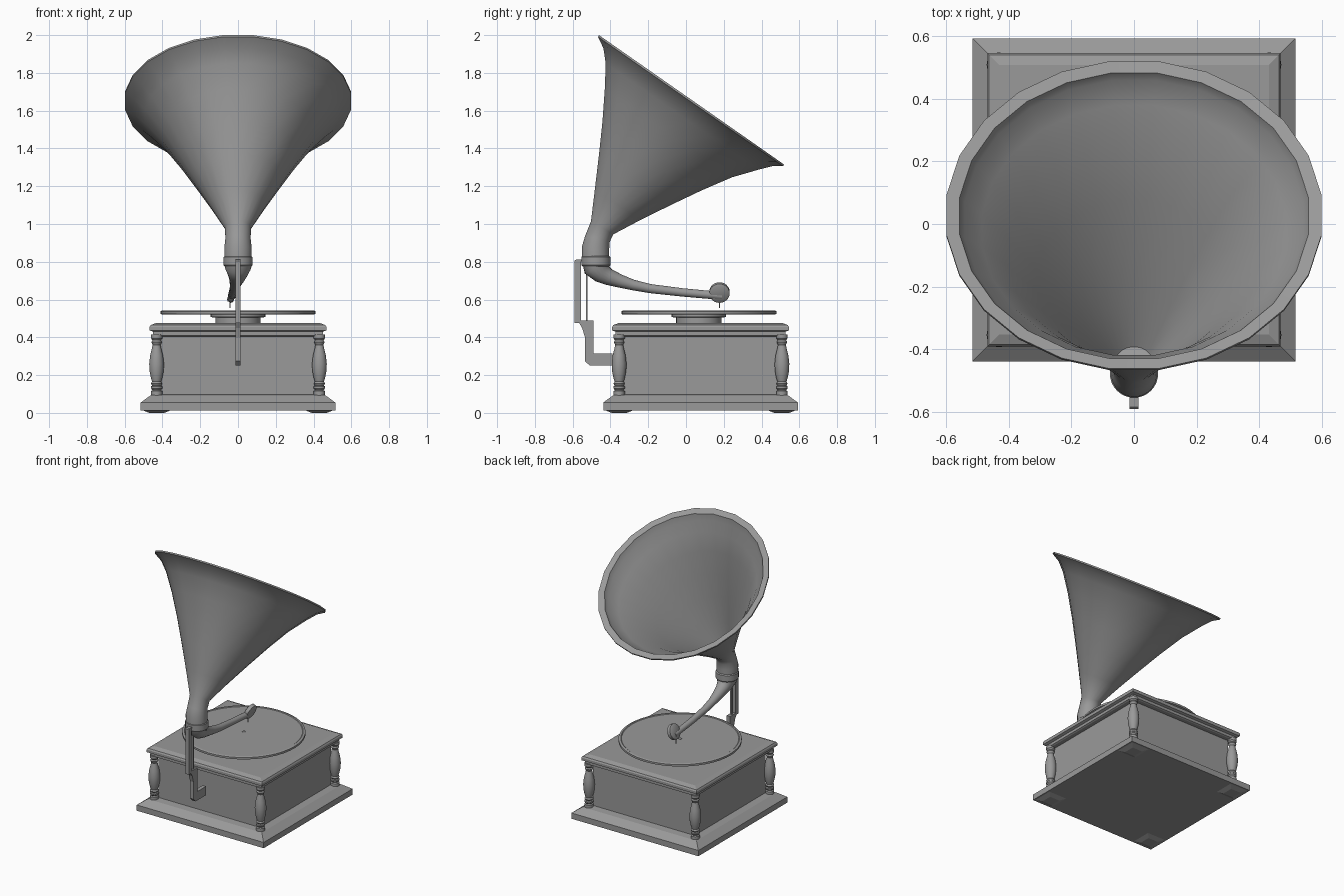
import bpy, bmesh
from math import cos, sin, pi, radians
from mathutils import Vector, Matrix

if "Cube" in bpy.data.objects:
    bpy.data.objects.remove(bpy.data.objects["Cube"])

CY = 0.077   # cabinet centre in y

# Dark grey finish shared by every part
dark = bpy.data.materials.new("dark_grey")
dark.diffuse_color = (.32, .32, .32, 1)
dark.use_nodes = True
dark.node_tree.nodes["Principled BSDF"].inputs["Base Color"].default_value = dark.diffuse_color


def finish(name, bm, angle=35):
    bmesh.ops.recalc_face_normals(bm, faces=bm.faces)
    me = bpy.data.meshes.new(name)
    bm.to_mesh(me)
    bm.free()
    me.materials.append(dark)
    ob = bpy.data.objects.new(name, me)
    bpy.context.collection.objects.link(ob)
    bpy.ops.object.select_all(action='DESELECT')
    ob.select_set(True)
    bpy.context.view_layer.objects.active = ob
    if angle:
        bpy.ops.object.shade_smooth_by_angle(angle=radians(angle))
    return ob


def loft(name, rings, caps=(True, True), angle=35):
    """Skin a list of rings of points with equal counts."""
    bm = bmesh.new()
    vs = [[bm.verts.new(p) for p in r] for r in rings]
    n = len(vs[0])
    for a, b in zip(vs, vs[1:]):
        for i in range(n):
            j = (i + 1) % n
            bm.faces.new((a[i], a[j], b[j], b[i]))
    if caps[0]:
        bm.faces.new(vs[0][::-1])
    if caps[1]:
        bm.faces.new(vs[-1])
    return finish(name, bm, angle)


def square_stack(name, profile, x=0, y=CY):
    return loft(name, [[(x + sx * h, y + sy * h, z) for sx, sy in
                        ((-1, -1), (1, -1), (1, 1), (-1, 1))] for h, z in profile], angle=0)


def lathe(name, profile, x=0, y=CY, n=32):
    return loft(name, [[(x + r * cos(2 * pi * i / n), y + r * sin(2 * pi * i / n), z)
                        for i in range(n)] for r, z in profile])


def side_ring(l, r, inset=0, n=24):
    """Ring whose side-view diameter runs from l to r, both (y, z)."""
    l, r = Vector((0, *l)), Vector((0, *r))
    c, v = (l + r) / 2, (r - l) / 2
    rad = (v.length - inset) / cos(pi / n)
    u, v = Vector((rad, 0, 0)), v.normalized() * rad
    angles = [2 * pi * (i + .5) / n for i in range(n)]
    return [c + u * cos(a) + v * sin(a) for a in angles]


def plate(name, outline, half):
    return loft(name, [[(x, y, z) for y, z in outline] for x in (-half, half)], angle=0)


# Cabinet
square_stack("base_plinth", [(.515, .013), (.515, .055), (.508, .06), (.463, .093), (.40, .1)])
square_stack("cabinet_body", [(.412, .09), (.412, .42)])
square_stack("cabinet_lid", [(.44, .405), (.45, .41), (.45, .43), (.468, .437), (.468, .455),
                             (.462, .465), (.43, .477)])

# Corner columns and feet
column = [(.03, .085), (.03, .115), (.022, .12), (.03, .13), (.03, .14), (.024, .145),
          (.03, .155), (.024, .165), (.03, .185), (.037, .22), (.039, .26), (.034, .305),
          (.025, .34), (.021, .36), (.028, .375), (.022, .385), (.03, .395), (.03, .415)]
for sx in (-1, 1):
    for sy in (-1, 1):
        tag = ("front" if sy < 0 else "rear") + ("_left" if sx < 0 else "_right")
        lathe("column_" + tag, column, sx * .431, CY + sy * .431, 20)
        square_stack("foot_" + tag, [(.04, 0), (.075, .014)], sx * .43, CY + sy * .43)

# Turntable
lathe("turntable_hub", [(.12, .47), (.12, .505), (.145, .507), (.145, .522)], y=.068)
lathe("turntable_platter", [(.40, .52), (.41, .524), (.41, .538), (.403, .542),
                            (.395, .542), (.39, .538)], y=.068, n=48)
lathe("turntable_spindle", [(.012, .535), (.012, .541), (.006, .543)], y=.068, n=12)

# Horn: lower elbow opening into the flared bell, flat lip, then the inner wall
sections = [((-.55, .80), (-.407, .80)), ((-.551, .88), (-.407, .865)),
            ((-.533, .94), (-.404, .905)), ((-.503, 1.015), (-.385, .945)),
            ((-.483, 1.18), (-.24, 1.022)), ((-.46, 1.374), (-.075, 1.103)),
            ((-.442, 1.545), (.083, 1.178)), ((-.43, 1.713), (.243, 1.247)),
            ((-.425, 1.85), (.385, 1.288)), ((-.437, 1.93), (.465, 1.308)),
            ((-.466, 1.991), (.514, 1.306)), ((-.461, 2.0), (.519, 1.315))]
outer = [side_ring(*s) for s in sections]
lip = side_ring((-.464, 1.997), (.516, 1.312), .042)
inner = [side_ring(*s, .008) for s in sections[9:2:-1]]
loft("horn", outer + [lip] + inner, angle=40)
lathe("horn_collar", [(.07, .775), (.077, .782), (.077, .825), (.07, .832)], y=-.477)

# Tone arm: tapered bent tube
path = [(0, -.477, .80, .072), (0, -.474, .77, .07), (-.002, -.445, .738, .053),
        (-.005, -.41, .72, .044), (-.01, -.35, .698, .035), (-.015, -.28, .677, .028),
        (-.02, -.19, .658, .024), (-.027, -.02, .638, .022), (-.033, .19, .619, .021)]
pts = [Vector(p[:3]) for p in path]
rings = []
for i, p in enumerate(path):
    t = (pts[min(i + 1, len(pts) - 1)] - pts[max(i - 1, 0)]).normalized()
    if i == 0:
        t = Vector((0, 0, -1))
    u = (Vector((1, 0, 0)) - t * t.x).normalized()
    v = t.cross(u)
    rings.append([pts[i] + (u * cos(a) + v * sin(a)) * p[3]
                  for a in (2 * pi * k / 20 for k in range(20))])
loft("tone_arm", rings, angle=60)

# Sound box disc with needle
box = lathe("sound_box", [(.042, -.018), (.054, -.012), (.054, .012), (.042, .018)], y=0, n=24)
box.data.transform(Matrix.Translation((-.025, .177, .637)) @ Matrix.Rotation(radians(-68), 4, 'Y'))
lathe("needle", [(.003, .555), (.004, .60)], x=-.042, y=.177, n=8)

# Rear support bracket
plate("horn_bracket", [(-.59, .805), (-.583, .811), (-.55, .811), (-.556, .80), (-.556, .49),
                       (-.49, .49), (-.49, .315), (-.39, .315), (-.39, .25), (-.51, .25),
                       (-.535, .275), (-.535, .40), (-.55, .45), (-.565, .475), (-.59, .475)], .014)
plate("bracket_rod", [(-.53, .485), (-.521, .485), (-.521, .78), (-.53, .78)], .006)
